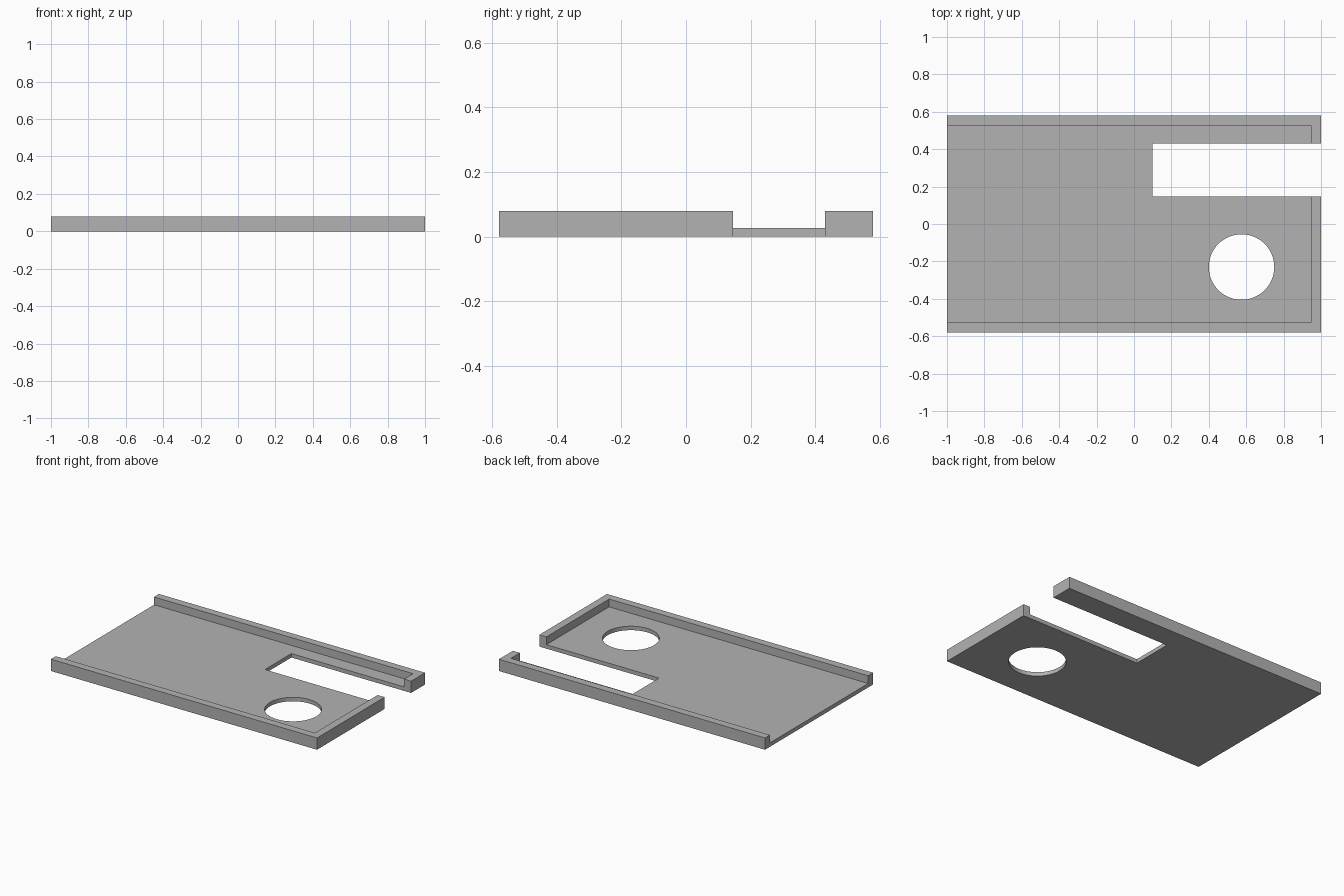
import bpy
import bmesh
import math
from mathutils import Matrix, Vector

default = bpy.data.objects.get("Cube")
if default:
    bpy.data.objects.remove(default, do_unlink=True)

HALF_X, HALF_Y, HEIGHT = 1.0, 0.58, 0.08
FLOOR, WALL = 0.027, 0.053
OVER = 0.2  # how far cutters reach past the body

grey = bpy.data.materials.new("plain_grey")
grey.use_nodes = True
colour = (0.45, 0.45, 0.45, 1)
grey.diffuse_color = colour
grey.node_tree.nodes["Principled BSDF"].inputs["Base Color"].default_value = colour


def add_object(name, bm):
    mesh = bpy.data.meshes.new(name)
    bm.to_mesh(mesh)
    bm.free()
    mesh.materials.append(grey)
    obj = bpy.data.objects.new(name, mesh)
    bpy.context.collection.objects.link(obj)
    return obj


def box(name, low, high):
    low, high = Vector(low), Vector(high)
    bm = bmesh.new()
    place = Matrix.Translation((low + high) / 2) @ Matrix.Diagonal((*(high - low), 1))
    bmesh.ops.create_cube(bm, size=1, matrix=place)
    return add_object(name, bm)


def cylinder(name, centre, radius, depth):
    bm = bmesh.new()
    bmesh.ops.create_cone(bm, cap_ends=True, segments=64, radius1=radius,
                          radius2=radius, depth=depth,
                          matrix=Matrix.Translation(centre))
    return add_object(name, bm)


# Solid slab that becomes the tray
tray = box("tray", (-HALF_X, -HALF_Y, 0), (HALF_X, HALF_Y, HEIGHT))

cutters = [
    # Recess, open at the right end
    box("recess_cutter", (-HALF_X - OVER, WALL - HALF_Y, FLOOR),
        (HALF_X - WALL, HALF_Y - WALL, HEIGHT + OVER)),
    # Slot, open through the left end wall
    box("slot_cutter", (0.1, 0.146, -OVER), (HALF_X + OVER, 0.43, HEIGHT + OVER)),
    # Round hole through the floor
    cylinder("hole_cutter", (0.575, -0.23, 0), 0.175, 2 * OVER),
]
for cutter in cutters:
    mod = tray.modifiers.new(cutter.name, 'BOOLEAN')
    mod.operation = 'DIFFERENCE'
    mod.solver = 'EXACT'
    mod.object = cutter

# Bake the cuts and drop the cutters
graph = bpy.context.evaluated_depsgraph_get()
baked = bpy.data.meshes.new_from_object(tray.evaluated_get(graph))
tray.modifiers.clear()
tray.data = baked
for cutter in cutters:
    bpy.data.objects.remove(cutter, do_unlink=True)

# Smooth the hole wall, keep all edges sharp
bpy.context.view_layer.objects.active = tray
tray.select_set(True)
bpy.ops.object.shade_smooth_by_angle(angle=math.radians(30))
